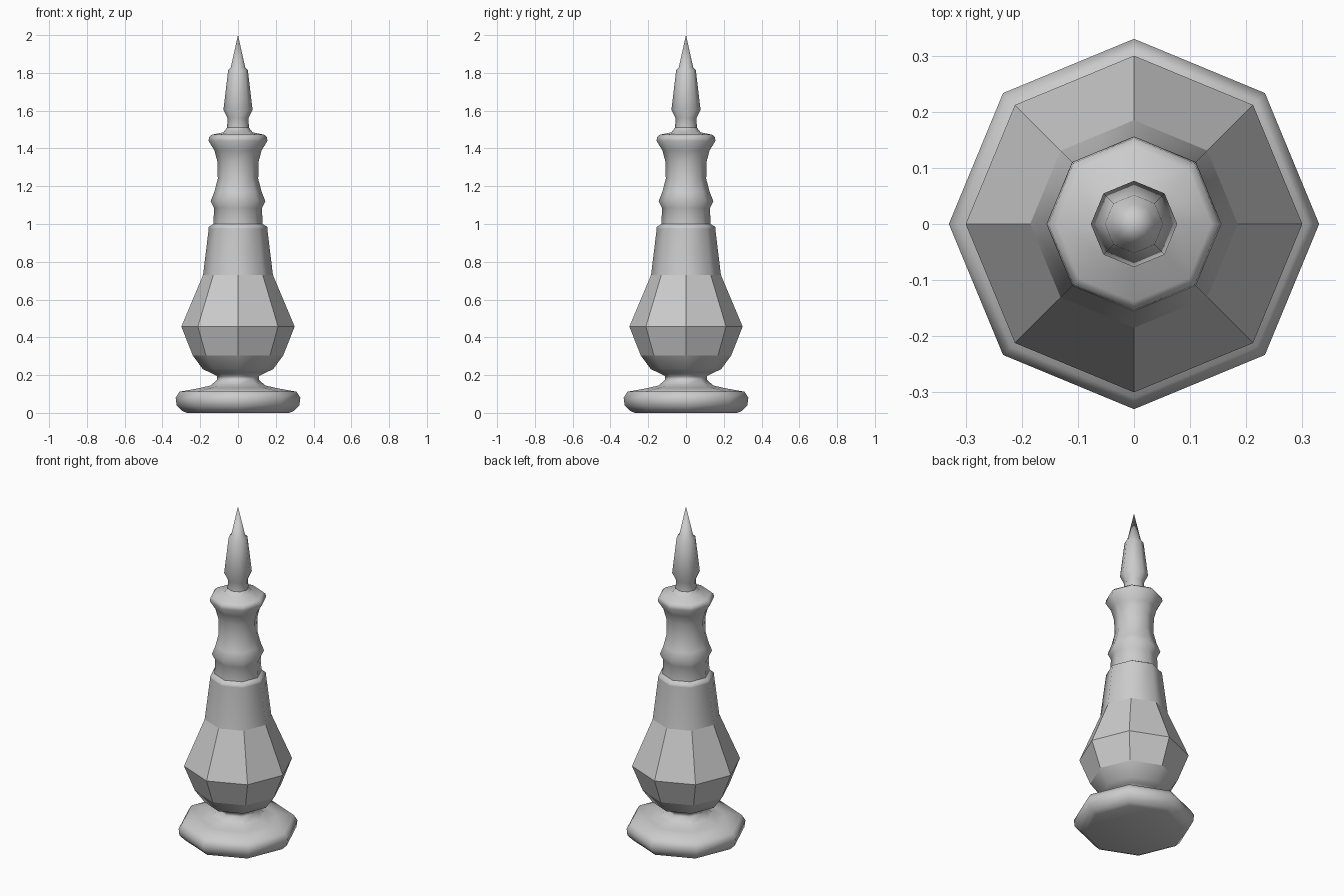
import bpy, bmesh
from math import cos, sin, pi, radians

if "Cube" in bpy.data.objects:
    bpy.data.objects.remove(bpy.data.objects["Cube"])

SIDES = 8


def lathe(name, profile, smooth=True, crease=50, cap_bottom=False):
    """Turn a (radius, z) profile into an eight-sided part; radius 0 makes a point."""
    bm = bmesh.new()
    rings = []
    for r, z in profile:
        n = 1 if r == 0 else SIDES
        rings.append([bm.verts.new((r * cos(2 * pi * i / SIDES),
                                    r * sin(2 * pi * i / SIDES), z)) for i in range(n)])
    for a, b in zip(rings, rings[1:]):
        for i in range(SIDES):
            j = (i + 1) % SIDES
            if len(b) == 1:
                bm.faces.new((a[i], a[j], b[0]))
            else:
                bm.faces.new((a[i], a[j], b[j], b[i]))
    if cap_bottom:
        bm.faces.new(rings[0][::-1])
    for f in bm.faces:
        f.smooth = smooth
    # Sharp edges where the surface turns hard
    for e in bm.edges:
        if len(e.link_faces) == 2 and e.calc_face_angle() > radians(crease):
            e.smooth = False
    mesh = bpy.data.meshes.new(name)
    bm.to_mesh(mesh)
    bm.free()
    obj = bpy.data.objects.new(name, mesh)
    bpy.context.collection.objects.link(obj)
    return obj


# Round-edged foot and its narrow neck
lathe("foot", [(0.27, 0.0), (0.295, 0.01), (0.325, 0.04), (0.33, 0.08), (0.31, 0.112),
               (0.21, 0.13), (0.145, 0.145), (0.11, 0.175), (0.11, 0.195),
               (0.15, 0.215), (0.185, 0.23), (0.24, 0.305)], crease=60, cap_bottom=True)

# Faceted belly
lathe("belly", [(0.24, 0.305), (0.30, 0.457), (0.185, 0.73)], smooth=False)

# Tapered shoulder with a stepped rim
lathe("shoulder", [(0.185, 0.73), (0.155, 0.975), (0.155, 0.985), (0.13, 1.0)])

# Column with a ring and flared top
lathe("column", [(0.13, 1.0), (0.127, 1.085), (0.145, 1.12), (0.125, 1.17), (0.107, 1.24),
                 (0.109, 1.33), (0.125, 1.39), (0.156, 1.44), (0.153, 1.46),
                 (0.138, 1.473), (0.078, 1.485), (0.058, 1.51)], crease=75)

# Finial stem, bulge and spike
lathe("finial", [(0.058, 1.51), (0.055, 1.56), (0.077, 1.605), (0.052, 1.815),
                 (0.038, 1.83), (0.0, 2.0)])
